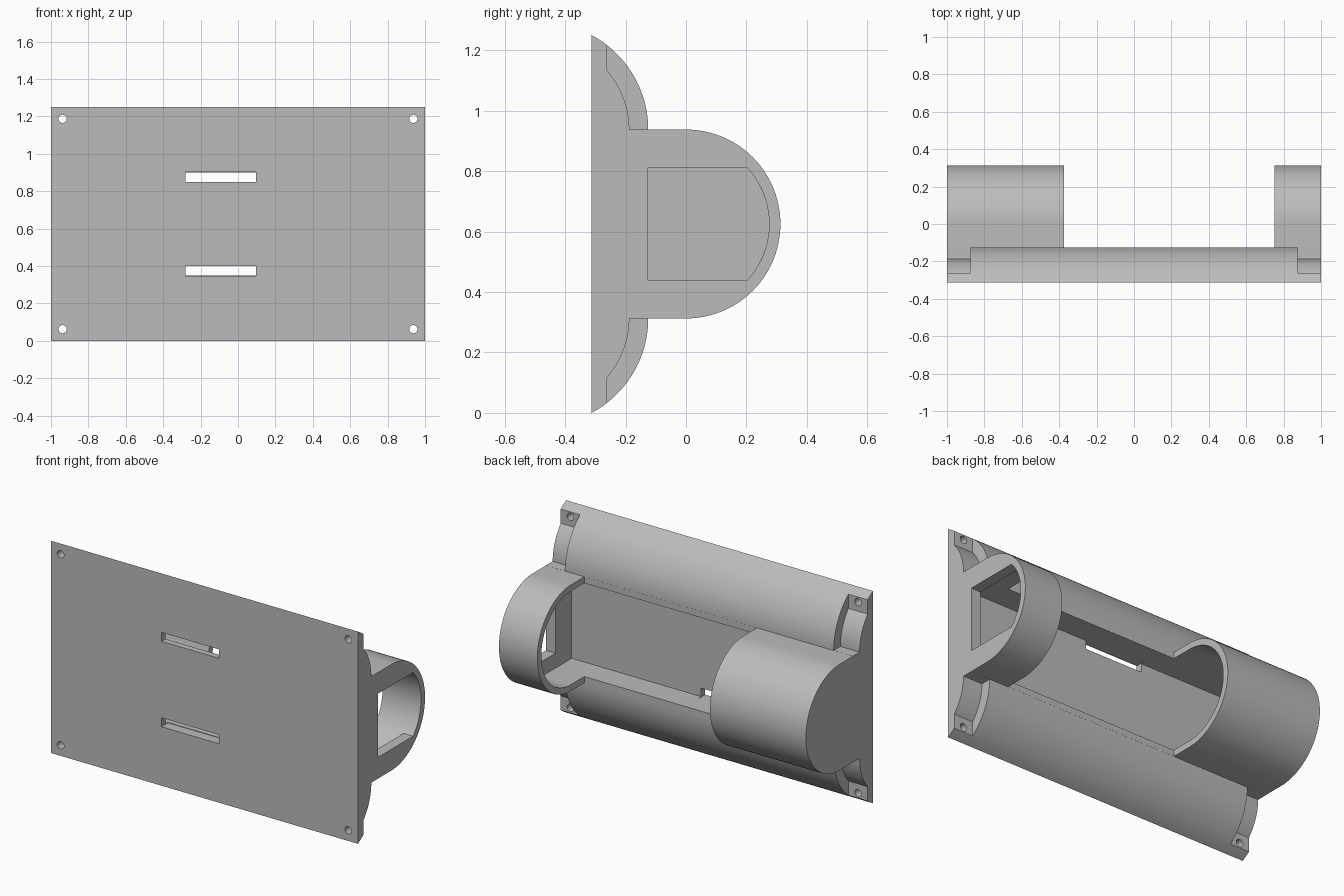
import bpy, bmesh
from math import sin, cos, pi, radians, atan2, acos, asin

if "Cube" in bpy.data.objects:
    bpy.data.objects.remove(bpy.data.objects["Cube"])

MID = 0.625        # height of the tube axis
OUT_R = 0.3125     # tube outer radius
IN_R = 0.275       # tube inner radius
FRONT = -0.3125    # flat mounting face
RAIL_TOP = -0.125  # crest of the curved rails
RAIL_R = 0.354     # rail curvature
RAIL_Y = RAIL_TOP - RAIL_R
END_WALL = 0.9375

grey = bpy.data.materials.new("plain grey")
grey.use_nodes = True
grey.diffuse_color = (0.5, 0.5, 0.5, 1)
grey.node_tree.nodes["Principled BSDF"].inputs["Base Color"].default_value = (0.5, 0.5, 0.5, 1)


def arc(cy, cz, r, a0, a1, n=24):
    return [(cy + r * cos(a0 + (a1 - a0) * i / n), cz + r * sin(a0 + (a1 - a0) * i / n))
            for i in range(n + 1)]


def prism(name, profile, x0, x1):
    """Extrude a (y, z) profile along x."""
    bm = bmesh.new()
    face = bm.faces.new([bm.verts.new((x0, y, z)) for y, z in profile])
    ext = bmesh.ops.extrude_face_region(bm, geom=[face])
    moved = [v for v in ext["geom"] if isinstance(v, bmesh.types.BMVert)]
    bmesh.ops.translate(bm, verts=moved, vec=(x1 - x0, 0, 0))
    bmesh.ops.recalc_face_normals(bm, faces=bm.faces)
    mesh = bpy.data.meshes.new(name)
    bm.to_mesh(mesh)
    bm.free()
    obj = bpy.data.objects.new(name, mesh)
    bpy.context.collection.objects.link(obj)
    mesh.materials.append(grey)
    return obj


def rect(y0, y1, z0, z1):
    return [(y0, z0), (y1, z0), (y1, z1), (y0, z1)]


def flip(profile):
    return [(y, 2 * MID - z) for y, z in profile]


# Outer section: lower rail, tube, upper rail
rail_z = MID + OUT_R
rail_end = atan2(2 * MID - rail_z, FRONT - RAIL_Y)
upper_rail = arc(RAIL_Y, rail_z, RAIL_R, 0, rail_end)
upper_rail[-1] = (FRONT, 2 * MID)
tube = arc(0, MID, OUT_R, -pi / 2, pi / 2, 48)
housing = prism("tube_housing", flip(upper_rail)[::-1] + tube + upper_rail, -1, 1)

cutters = []

# Long U-shaped cavity and the open gap between the two tube ends
cavity = [(FRONT + 0.0375, MID - IN_R)] + arc(0, MID, IN_R, -pi / 2, pi / 2, 48)
cavity.append((FRONT + 0.0375, MID + IN_R))
cutters.append(prism("cavity_cutter", cavity, -END_WALL, END_WALL))
cutters.append(prism("gap_cutter", rect(RAIL_TOP + 0.0005, 0.5, 0.2, 1.05), -0.375, 0.75))

# Round-backed window in one end wall
half = asin(0.1875 / IN_R)
window = arc(0, MID, IN_R, -half, half)
window = [(RAIL_TOP, window[0][1])] + window + [(RAIL_TOP, window[-1][1])]
cutters.append(prism("window_cutter", window, 0.9, 1.1))

# Corner notches that expose the screw seats
notch_r = RAIL_R - 0.0625
seat = FRONT + 0.05
notch = arc(RAIL_Y, rail_z + 0.0005, notch_r, 0, acos((seat - RAIL_Y) / notch_r))
notch += [(seat, 1.4), (0, 1.4), (0, rail_z + 0.0005)]
for x0, x1 in ((-1.1, -0.875), (0.875, 1.1)):
    cutters.append(prism("notch_cutter", notch, x0, x1))
    cutters.append(prism("notch_cutter", flip(notch), x0, x1))

# Strap slots through the plate
slot = rect(FRONT - 0.1, FRONT + 0.06, 0.85, 0.903)
for profile in (slot, flip(slot)):
    cutters.append(prism("slot_cutter", profile, -0.28, 0.095))

# Screw holes
for x in (-0.9375, 0.9375):
    for z in (0.0625, 1.1875):
        bpy.ops.mesh.primitive_cylinder_add(vertices=24, radius=0.022, depth=0.3,
                                            location=(x, FRONT, z), rotation=(pi / 2, 0, 0))
        hole = bpy.context.object
        hole.name = "screw_hole_cutter"
        hole.data.materials.append(grey)
        cutters.append(hole)

# Cut everything, then discard the cutters
bpy.ops.object.select_all(action="DESELECT")
bpy.context.view_layer.objects.active = housing
housing.select_set(True)
for cutter in cutters:
    cutter.hide_render = True
    mod = housing.modifiers.new("cut", "BOOLEAN")
    mod.operation = "DIFFERENCE"
    mod.solver = "EXACT"
    mod.object = cutter
    bpy.ops.object.modifier_apply(modifier=mod.name)
for cutter in cutters:
    bpy.data.objects.remove(cutter)

bpy.ops.object.shade_smooth_by_angle(angle=radians(25))
